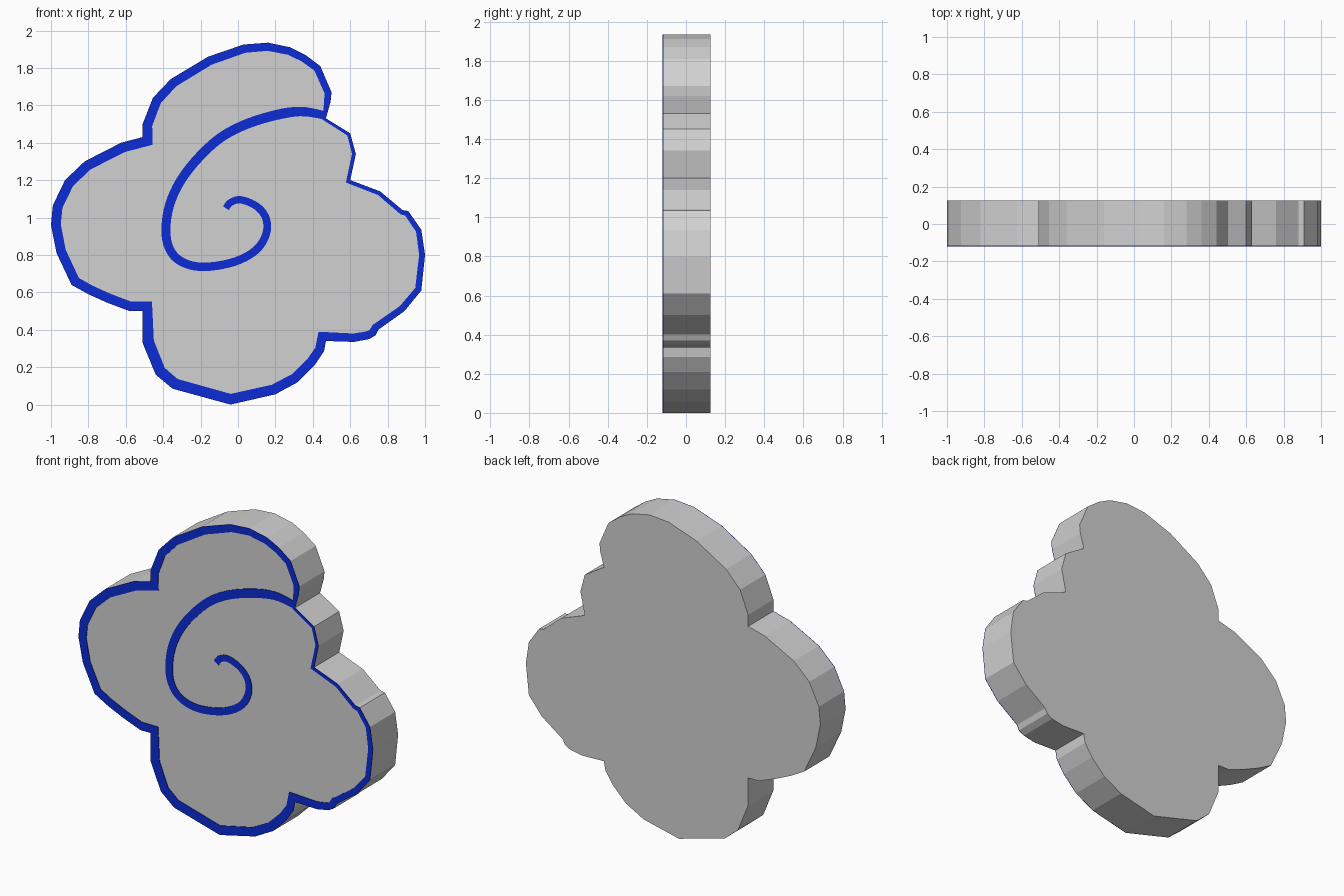
import bpy, bmesh
from mathutils import Vector

if "Cube" in bpy.data.objects:
    bpy.data.objects.remove(bpy.data.objects["Cube"])

FRONT, BACK, PLATE = -0.116, 0.125, 0.004

# Outline lobes, clockwise from the upper left notch: (start width, end width, points)
LOBES = [
    (0.053, 0.035, [(-0.51, 1.43), (-0.51, 1.50), (-0.455, 1.64), (-0.36, 1.74),
                    (-0.16, 1.86), (0.03, 1.925), (0.16, 1.935), (0.28, 1.91),
                    (0.36, 1.87), (0.44, 1.81), (0.50, 1.67), (0.495, 1.62)]),
    (0.015, 0.02, [(0.47, 1.53), (0.60, 1.45), (0.63, 1.34)]),
    (0.02, 0.045, [(0.60, 1.20), (0.76, 1.14), (0.88, 1.04), (0.91, 1.035),
                   (0.98, 0.935), (1.0, 0.80), (0.98, 0.61), (0.89, 0.50),
                   (0.75, 0.40), (0.735, 0.37), (0.70, 0.35), (0.62, 0.335)]),
    (0.048, 0.06, [(0.47, 0.34), (0.46, 0.285), (0.41, 0.21), (0.32, 0.12),
                   (0.20, 0.055), (-0.04, 0.0), (-0.35, 0.085), (-0.44, 0.16),
                   (-0.51, 0.33)]),
    (0.05, 0.053, [(-0.51, 0.50), (-0.58, 0.50), (-0.70, 0.545), (-0.80, 0.59),
                   (-0.89, 0.64), (-0.97, 0.81), (-1.0, 0.96), (-0.99, 1.065),
                   (-0.925, 1.20), (-0.82, 1.30), (-0.625, 1.40)]),
]
# Centre line of the painted swirl
SWIRL = [(0.465, 1.547), (0.33, 1.567), (0.17, 1.54), (0.0, 1.48), (-0.14, 1.39),
         (-0.285, 1.23), (-0.365, 1.07), (-0.385, 0.91), (-0.35, 0.805),
         (-0.27, 0.75), (-0.16, 0.737), (-0.015, 0.765), (0.095, 0.825),
         (0.15, 0.91), (0.15, 0.995), (0.10, 1.06), (0.015, 1.095),
         (-0.04, 1.08), (-0.065, 1.05)]


def material(name, rgb):
    m = bpy.data.materials.new(name)
    m.diffuse_color = (*rgb, 1)
    m.use_nodes = True
    m.node_tree.nodes["Principled BSDF"].inputs["Base Color"].default_value = m.diffuse_color
    return m


def extrude_to_object(name, bm, depth, mat):
    """Thicken flat faces towards +y and make an object."""
    ext = bmesh.ops.extrude_face_region(bm, geom=bm.faces[:], use_keep_orig=True)
    verts = [g for g in ext["geom"] if isinstance(g, bmesh.types.BMVert)]
    bmesh.ops.translate(bm, verts=verts, vec=(0, depth, 0))
    bmesh.ops.recalc_face_normals(bm, faces=bm.faces[:])
    me = bpy.data.meshes.new(name)
    bm.to_mesh(me)
    bm.free()
    me.materials.append(mat)
    ob = bpy.data.objects.new(name, me)
    bpy.context.collection.objects.link(ob)
    return ob


def band(name, side_a, side_b, closed, mat):
    """Thin plate filling the strip between two point rows."""
    bm = bmesh.new()
    a, b = [[bm.verts.new((p.x, FRONT - PLATE, p.y)) for p in s] for s in (side_a, side_b)]
    n = len(a)
    for i in range(n if closed else n - 1):
        j = (i + 1) % n
        bm.faces.new((a[i], a[j], b[j], b[i]))
    return extrude_to_object(name, bm, PLATE, mat)


def right_of(d):
    return Vector((d.y, -d.x)).normalized()


grey = material("light grey", (0.64, 0.64, 0.64))
blue = material("deep blue", (0.004, 0.025, 0.67))

outline, widths = [], []
for w0, w1, pts in LOBES:
    for i, p in enumerate(pts):
        outline.append(Vector(p))
        widths.append(w0 + (w1 - w0) * i / (len(pts) - 1))

# Flower body
bm = bmesh.new()
bm.faces.new([bm.verts.new((p.x, FRONT, p.y)) for p in outline])
extrude_to_object("flower_body", bm, BACK - FRONT, grey)

# Painted border, mitred inwards from the outline
inner = []
for i, p in enumerate(outline):
    n1 = right_of(p - outline[i - 1])
    n2 = right_of(outline[(i + 1) % len(outline)] - p)
    inner.append(p + (n1 + n2) / max(1 + n1.dot(n2), 0.5) * widths[i])
band("border_line", outline, inner, True, blue)

# Painted swirl, smoothed through its centre points and tapering to the middle
c = [Vector(p) for p in SWIRL]
c = [2 * c[0] - c[1]] + c + [2 * c[-1] - c[-2]]
path = []
for k in range(1, len(c) - 2):
    p0, p1, p2, p3 = c[k - 1:k + 3]
    for s in range(5):
        t = s / 5
        path.append(0.5 * (2 * p1 + (p2 - p0) * t + (2 * p0 - 5 * p1 + 4 * p2 - p3) * t * t
                           + (3 * p1 - p0 - 3 * p2 + p3) * t ** 3))
path.append(c[-2])
left, right = [], []
for i, p in enumerate(path):
    n = right_of(path[min(i + 1, len(path) - 1)] - path[max(i - 1, 0)])
    f = i / (len(path) - 1)
    half = (0.022 + 0.06 * f if f < 0.08 else 0.0268 - 0.009 * (f - 0.08)) 
    left.append(p - n * half)
    right.append(p + n * half)
band("swirl_line", left, right, False, blue)
